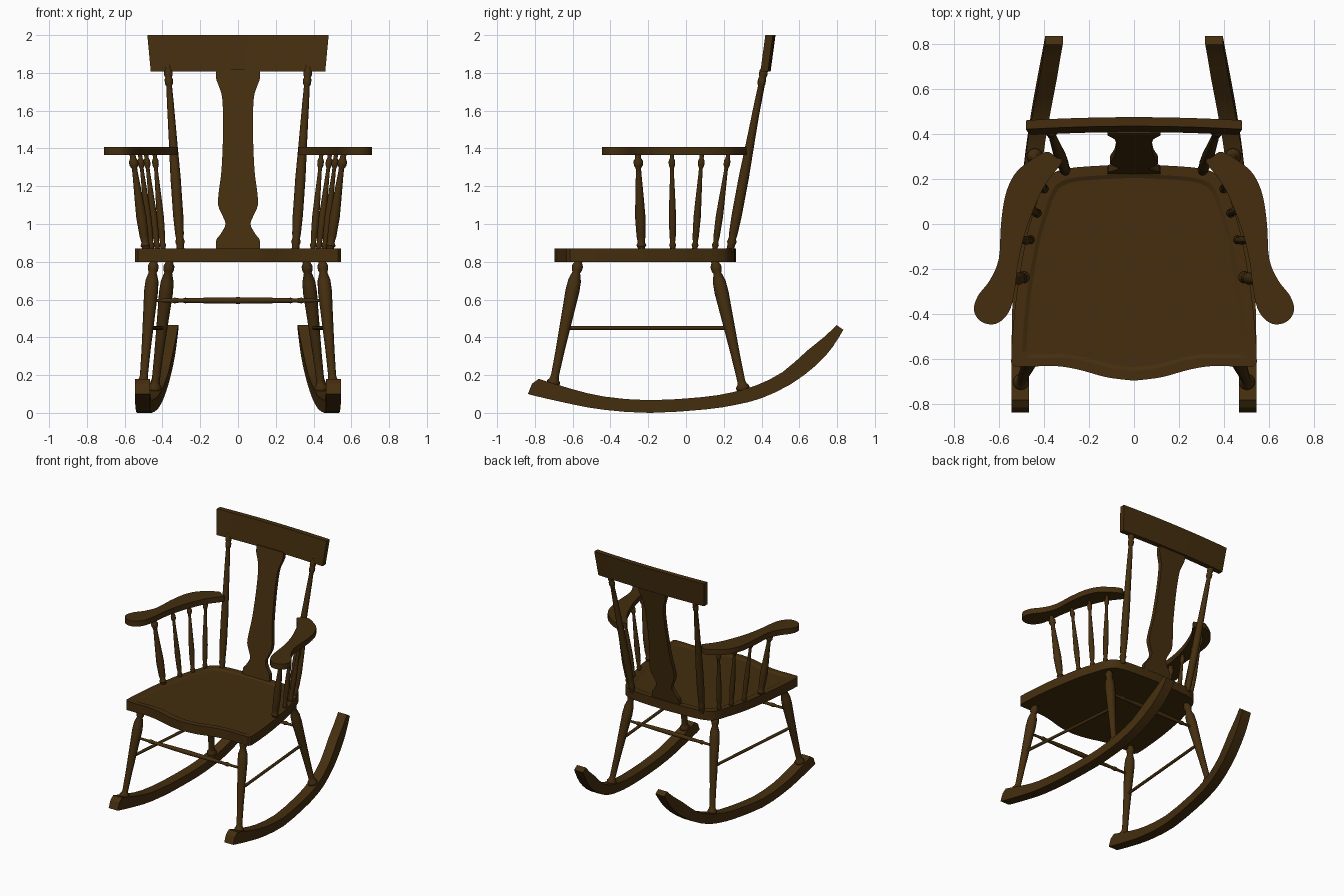
import bpy, bmesh, math
from mathutils import Vector

if "Cube" in bpy.data.objects:
    bpy.data.objects.remove(bpy.data.objects["Cube"])

wood = bpy.data.materials.new("dark brown wood")
wood.diffuse_color = (0.058, 0.027, 0.0045, 1)
wood.use_nodes = True
wood.node_tree.nodes["Principled BSDF"].inputs["Base Color"].default_value = wood.diffuse_color


def finish(name, bm, angle=35):
    bmesh.ops.recalc_face_normals(bm, faces=bm.faces)
    me = bpy.data.meshes.new(name)
    bm.to_mesh(me)
    bm.free()
    me.materials.append(wood)
    for p in me.polygons:
        p.use_smooth = True
    me.set_sharp_from_angle(angle=math.radians(angle))
    ob = bpy.data.objects.new(name, me)
    bpy.context.collection.objects.link(ob)
    return ob


def loft(name, sections, angle=35):
    """Skin a list of equal-length closed cross-sections and cap the ends."""
    bm = bmesh.new()
    rings = [[bm.verts.new(p) for p in s] for s in sections]
    n = len(rings[0])
    for a, b in zip(rings, rings[1:]):
        for i in range(n):
            j = (i + 1) % n
            bm.faces.new((a[i], a[j], b[j], b[i]))
    bm.faces.new(rings[0])
    bm.faces.new(rings[-1])
    return finish(name, bm, angle)


def turned(name, p0, p1, profile, scale=1.0, sides=16):
    """Lathe-turned rod from p0 to p1; profile is (fraction, radius)."""
    p0, p1 = Vector(p0), Vector(p1)
    d = (p1 - p0).normalized()
    u = d.orthogonal().normalized()
    v = d.cross(u)
    angs = [2 * math.pi * i / sides for i in range(sides)]
    return loft(name, [[p0.lerp(p1, t) + (u * math.cos(a) + v * math.sin(a)) * r * scale
                        for a in angs] for t, r in profile], 50)


def spline(pts, closed=False, steps=5):
    """Catmull-Rom curve through points."""
    pts = [Vector(p) for p in pts]
    n = len(pts)
    get = (lambda i: pts[i % n]) if closed else (lambda i: pts[max(0, min(n - 1, i))])
    out = []
    for i in range(n if closed else n - 1):
        a, b, c, d = get(i - 1), get(i), get(i + 1), get(i + 2)
        for k in range(steps):
            t = k / steps
            out.append(0.5 * (2 * b + (c - a) * t + (2 * a - 5 * b + 4 * c - d) * t * t
                              + (3 * b - a - 3 * c + d) * t ** 3))
    if not closed:
        out.append(pts[-1])
    return out


# Seat: serpentine front, tapered sides, shallow dished top
front = spline([(0, -.695), (.12, -.68), (.25, -.645), (.35, -.63), (.45, -.632), (.53, -.632)])
side = spline([(.545, -.615), (.54, -.5), (.518, -.29), (.475, -.05), (.43, .1), (.40, .18),
               (.355, .228), (.25, .252), (0, .265)])
half = front + side
outline = half + [Vector((-p.x, p.y)) for p in reversed(half[1:-1])]
loft("seat", [[(p.x * k, -.215 + (p.y + .215) * k, z) for p in outline]
              for k, z in ((1, .80), (1, .87), (.91, .87), (.875, .862))], 20)

# Turning profiles
LEG = [(0, .022), (.03, .024), (.045, .034), (.065, .036), (.085, .025), (.11, .021), (.3, .024),
       (.55, .031), (.75, .037), (.83, .034), (.89, .021), (.91, .027), (.94, .029), (.965, .02), (1, .02)]
POST = [(0, .02), (.04, .02), (.055, .025), (.075, .02), (.1, .023), (.2, .027), (.4, .027), (.6, .022),
        (.8, .018), (.89, .015), (.9, .021), (.925, .022), (.935, .017), (.95, .023), (.97, .022),
        (.98, .017), (1, .017)]
SPINDLE = [(0, .015), (.05, .015), (.07, .02), (.1, .014), (.16, .018), (.35, .021), (.5, .018),
           (.8, .011), (.84, .011), (.87, .018), (.91, .019), (.94, .012), (1, .012)]
RAIL = [(0, .009), (.12, .01), (.14, .016), (.17, .011), (.3, .015), (.5, .018), (.7, .015),
        (.83, .011), (.86, .016), (.88, .01), (1, .009)]

# Rocker stations: bottom y, bottom z, top y, top z, centre x
ROCKER = [(-.80, .09, -.78, .18, .505), (-.60, .045, -.60, .125, .505),
          (-.43, .016, -.43, .086, .502), (-.19, 0, -.19, .067, .495), (.10, .018, .09, .084, .466),
          (.26, .042, .24, .108, .45), (.40, .078, .37, .145, .432), (.555, .152, .51, .215, .407),
          (.69, .253, .64, .328, .382), (.775, .347, .735, .405, .366), (.833, .44, .797, .465, .355)]
ROCKER = [(-.837, .10, -.815, .155, .505)] + spline(ROCKER, steps=2)

# Arm outline seen from above
ARM = [(.32, .275), (.345, .295), (.39, .32), (.47, .275), (.53, .22), (.57, .13), (.59, 0), (.60, -.155),
       (.64, -.25), (.693, -.32), (.71, -.385), (.675, -.435), (.61, -.442), (.555, -.39), (.53, -.30),
       (.515, -.18), (.485, -.045), (.435, .09), (.39, .18)]

# Spindles: bottom x, bottom y, top x, top y, thickness
SPINDLES = [(.485, -.235, .56, -.255, 1.35), (.455, -.07, .52, -.075, .95), (.425, .045, .488, .085, .95),
            (.395, .15, .442, .225, .95)]

for s, label in ((1, "right"), (-1, "left")):
    loft(f"{label}_rocker", [[(s * x - .039, yb, zb), (s * x + .039, yb, zb),
                              (s * x + .039, yt, zt), (s * x - .039, yt, zt)]
                             for yb, zb, yt, zt, x in ROCKER], 20)
    turned(f"{label}_front_leg", (s * .505, -.71, .12), (s * .445, -.565, .82), LEG)
    turned(f"{label}_back_leg", (s * .445, .31, .09), (s * .36, .148, .82), LEG)
    turned(f"{label}_side_stretcher", (s * .475, -.635, .45), (s * .403, .225, .45),
           [(0, .011), (1, .011)], sides=12)
    turned(f"{label}_back_post", (s * .303, .232, .85), (s * .372, .417, 1.84), POST)
    arm = spline(ARM, closed=True, steps=4)
    loft(f"{label}_arm", [[(s * p.x, p.y, z) for p in arm] for z in (1.365, 1.408)])
    for i, (xb, yb, xt, yt, k) in enumerate(SPINDLES):
        turned(f"{label}_arm_spindle_{i + 1}", (s * xb, yb, .85), (s * xt, yt, 1.38), SPINDLE, k, 12)

# Cross stretchers between the legs
turned("front_stretcher", (-.465, -.612, .595), (.465, -.612, .595), RAIL, sides=12)
turned("back_stretcher", (-.387, .198, .595), (.387, .198, .595), RAIL, sides=12)

# Crest rail: gently bowed, wider at the top
crest = []
for i in range(13):
    f = i / 6 - 1
    bow = .014 * (1 - f * f) - .004
    crest.append([(f * .462, .398 + bow, 1.808), (f * .462, .438 + bow, 1.808),
                  (f * .48, .464 + bow, 2.0), (f * .48, .424 + bow, 2.0)])
loft("crest_rail", crest)

# Vase-shaped back splat: height, half width
shape = spline([(.86, .117), (.915, .115), (.95, .09), (1.0, .066), (1.05, .085), (1.1, .105), (1.17, .102),
                (1.29, .087), (1.5, .079), (1.66, .083), (1.72, .098), (1.77, .116), (1.82, .117)], steps=3)
splat = []
for z, w in shape:
    y = .235 + (z - .86) * .19
    splat.append([(-w, y - .016, z), (w, y - .016, z), (w, y + .016, z), (-w, y + .016, z)])
loft("back_splat", splat)
